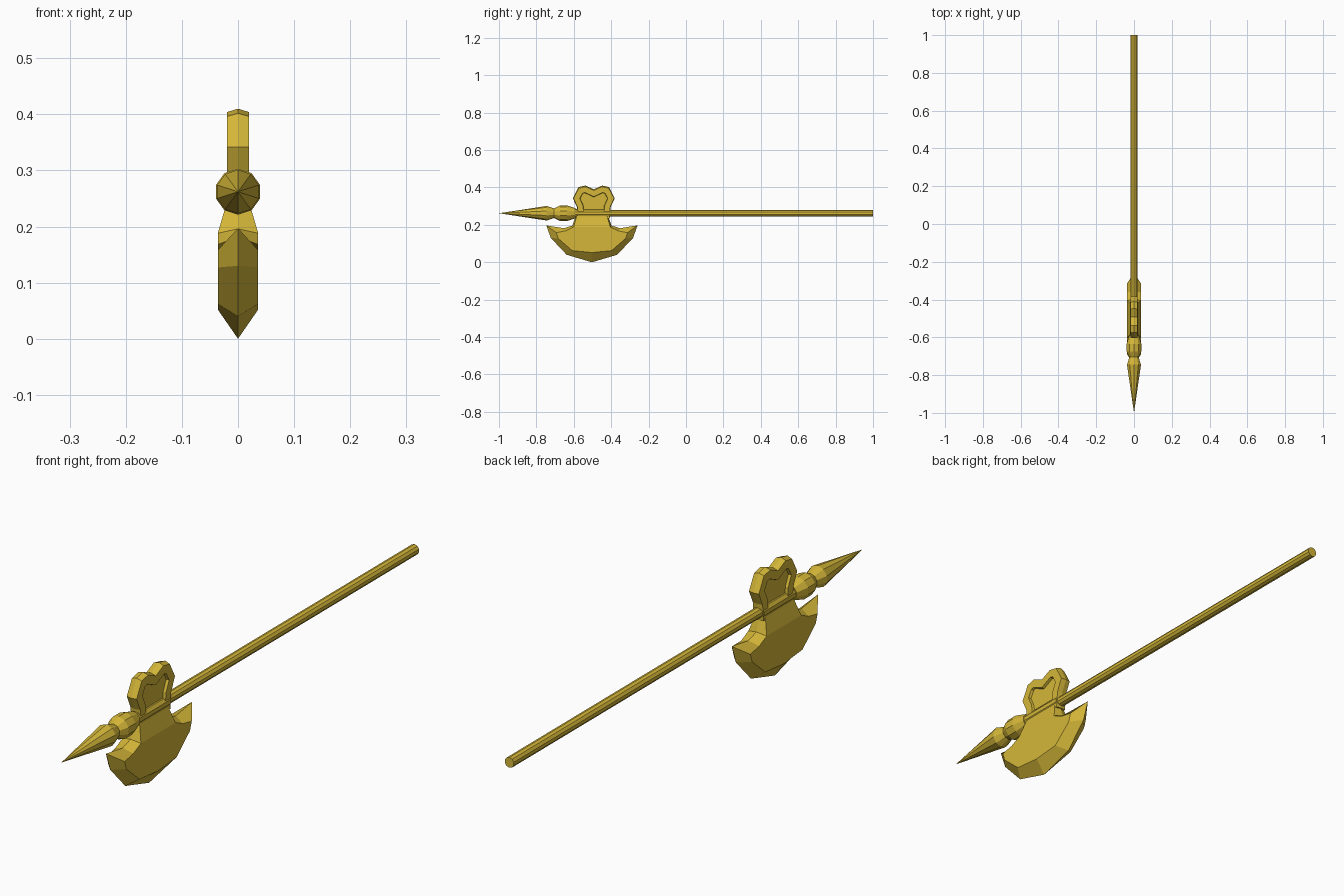
import bpy, bmesh, math

if "Cube" in bpy.data.objects:
    bpy.data.objects.remove(bpy.data.objects["Cube"])

gold = bpy.data.materials.new("old_gold")
gold.diffuse_color = (0.66, 0.47, 0.04, 1)
gold.use_nodes = True
gold.node_tree.nodes["Principled BSDF"].inputs["Base Color"].default_value = gold.diffuse_color
AXIS_Z = 0.262


def finish(name, bm):
    bmesh.ops.recalc_face_normals(bm, faces=bm.faces)
    me = bpy.data.meshes.new(name)
    bm.to_mesh(me)
    bm.free()
    me.materials.append(gold)
    ob = bpy.data.objects.new(name, me)
    bpy.context.collection.objects.link(ob)
    return ob


def lathe(name, profile, sides=10):
    """Turn (y, radius) points around the shaft axis."""
    bm = bmesh.new()
    rings = []
    for y, r in profile:
        n = sides if r > 0 else 1
        rings.append([bm.verts.new((r * math.cos(2 * math.pi * i / n + math.pi / sides), y,
                                    AXIS_Z + r * math.sin(2 * math.pi * i / n + math.pi / sides)))
                      if r > 0 else bm.verts.new((0, y, AXIS_Z)) for i in range(n)])
    for a, b in zip(rings, rings[1:]):
        for i in range(sides):
            j = (i + 1) % sides
            quad = [a[i % len(a)], a[j % len(a)], b[j % len(b)], b[i % len(b)]]
            bm.faces.new(list(dict.fromkeys(quad)))
    for ring in (rings[0], rings[-1]):
        if len(ring) > 2:
            bm.faces.new(ring)
    return finish(name, bm)


def mirrored(half):
    """Half outline starting on the centre line -> full closed outline."""
    return half + [(-p[0],) + tuple(p[1:]) for p in reversed(half) if p[0] > 0]


def ridge_plate(mid, side, centre):
    """Plate with a ridge at x=0; side points carry (offset, z, half thickness)."""
    bm = bmesh.new()
    m = [bm.verts.new((0, centre + d, z)) for d, z in mid]
    caps = []
    n = len(m)
    for s in (-1, 1):
        v = [bm.verts.new((s * x, centre + d, z)) for d, z, x in side]
        for i in range(n):
            j = (i + 1) % n
            bm.faces.new((m[i], m[j], v[j], v[i]))
        caps.append(v)
    return bm, caps


# Shaft, socket and spear point
lathe("shaft", [(-0.62, 0.0185), (1.0, 0.0185)])
lathe("socket", [(-0.60, 0.023), (-0.41, 0.023)])
lathe("collar_bulb", [(-0.705, 0.026), (-0.675, 0.041), (-0.635, 0.041), (-0.59, 0.027)])
lathe("spear_point", [(-1.0, 0), (-0.745, 0.039), (-0.70, 0.024), (-0.68, 0.024)])

# Crescent axe blade: sharp outer edge, flat cheeks, tapering neck
edge = mirrored([(0, 0.0), (0.135, 0.04), (0.22, 0.13), (0.244, 0.197),
                 (0.15, 0.182), (0.105, 0.196), (0.085, 0.25)])
cheek = mirrored([(0, 0.052, 0.036), (0.105, 0.062, 0.036), (0.18, 0.127, 0.036),
                  (0.19, 0.158, 0.036), (0.14, 0.168, 0.036), (0.098, 0.188, 0.036),
                  (0.08, 0.25, 0.018)])
bm, caps = ridge_plate(edge, cheek, -0.503)
for v in caps:
    bm.faces.new(v[:6] + v[8:])          # flat cheek
    bm.faces.new((v[5], v[6], v[7], v[8]))  # neck taper
finish("axe_blade", bm)

# Lobed back plate with a sunken panel on both sides
lobe = [(0, 0.39), (0.045, 0.41), (0.082, 0.402), (0.112, 0.342), (0.09, 0.295), (0.085, 0.235)]
rim = [(d * 0.97, z - 0.006 if z > 0.38 else z, 0.0195) for d, z in lobe]
bm, caps = ridge_plate(mirrored(lobe), mirrored(rim), -0.493)
faces = [bm.faces.new(v) for v in caps]
bmesh.ops.recalc_face_normals(bm, faces=bm.faces)
bmesh.ops.inset_individual(bm, faces=faces, thickness=0.03, use_even_offset=True)
bmesh.ops.inset_individual(bm, faces=faces, thickness=0.002, depth=-0.01, use_even_offset=True)
finish("back_plate", bm)
